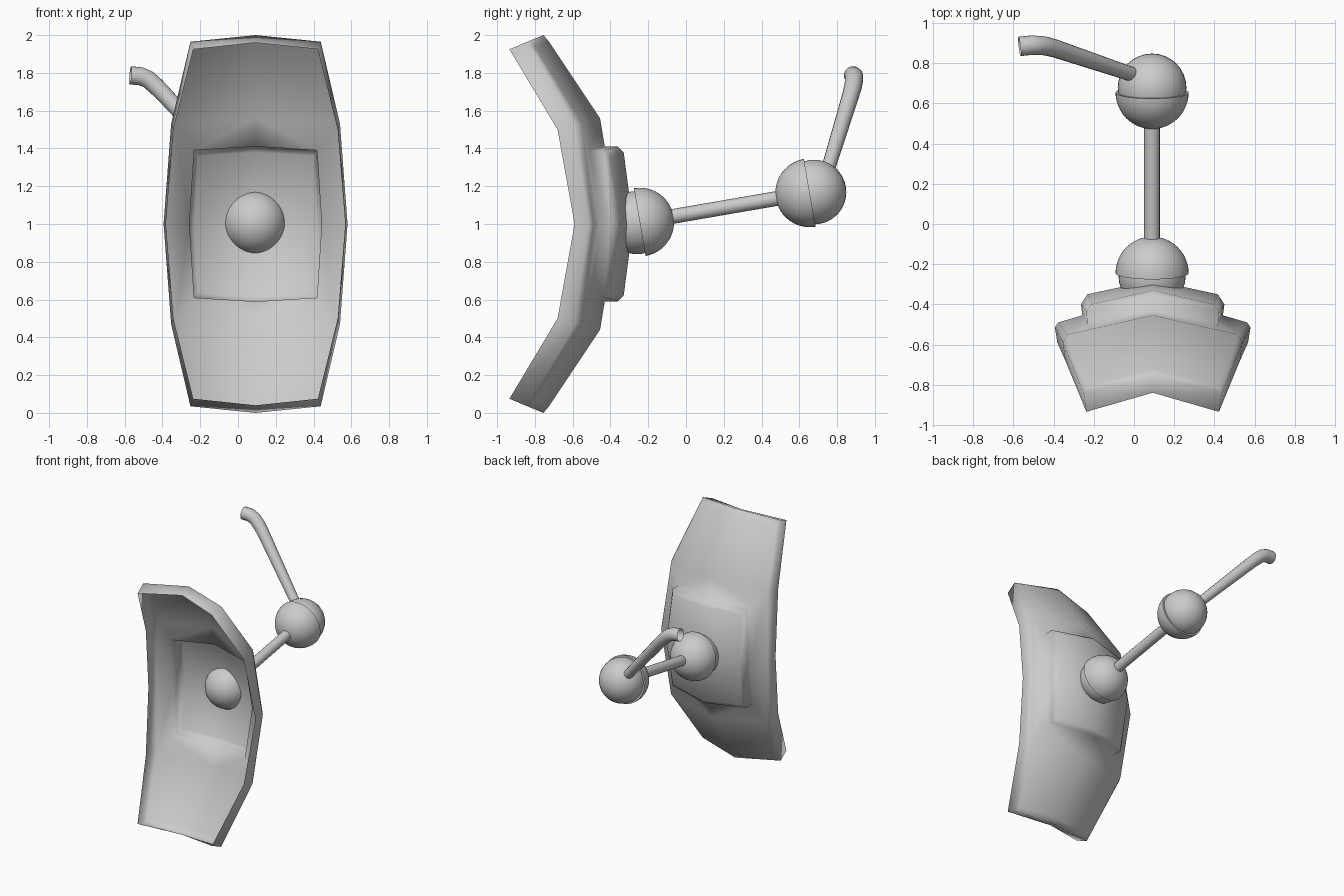
import bpy, bmesh, math
from mathutils import Vector, Matrix

cube = bpy.data.objects.get("Cube")
if cube:
    bpy.data.objects.remove(cube, do_unlink=True)

grey = bpy.data.materials.new("plain_grey")
grey.use_nodes = True
COLOUR = (0.6, 0.6, 0.6, 1)
grey.diffuse_color = COLOUR
grey.node_tree.nodes["Principled BSDF"].inputs["Base Color"].default_value = COLOUR


def add_object(name, bm, location=(0, 0, 0)):
    bmesh.ops.recalc_face_normals(bm, faces=bm.faces)
    for f in bm.faces:
        f.smooth = True
    mesh = bpy.data.meshes.new(name)
    bm.to_mesh(mesh)
    bm.free()
    mesh.materials.append(grey)
    ob = bpy.data.objects.new(name, mesh)
    ob.location = location
    bpy.context.collection.objects.link(ob)
    return ob


# Curved mirror shell: one quarter, open at the front, mirrored in x and z
rim_front = [(0, -.84, .96), (.33, -.935, .925), (.435, -.68, .50), (.475, -.59, 0)]
rim_back = [(0, -.755, 1.0), (.345, -.84, .965), (.447, -.59, .53), (.487, -.515, 0)]
sheet = [(0, -.725, .965), (.32, -.80, .94), (.425, -.55, .525), (.47, -.49, 0)]
ridge = (0, -.455, .56)
# Raised pad: base, wall top and face edge rings
pad_base = [(0, -.43, .41), (.325, -.51, .39), (.35, -.455, 0)]
pad_wall = [(0, -.36, .41), (.33, -.435, .39), (.357, -.40, 0)]
pad_face = [(0, -.33, .38), (.305, -.40, .36), (.325, -.35, 0)]
pad_centre = (0, -.28, 0)

bm = bmesh.new()


def ring(points):
    return [bm.verts.new(p) for p in points]


def bridge(a, b):
    for i in range(len(a) - 1):
        bm.faces.new((a[i], a[i + 1], b[i + 1], b[i]))


front, back, edge = ring(rim_front), ring(rim_back), ring(sheet)
base, wall, face = ring(pad_base), ring(pad_wall), ring(pad_face)
top, mid = ring([ridge, pad_centre])
bridge(front, back)
bridge(back, edge)
bm.faces.new((edge[0], edge[1], edge[2], top))
bridge([top, edge[2], edge[3]], base)
bridge(base, wall)
bridge(wall, face)
bm.faces.new((face[0], face[1], face[2], mid))
shell = add_object("mirror_shell", bm, (.093, 0, 1))
mirror = shell.modifiers.new("mirror", 'MIRROR')
mirror.use_axis = (True, False, True)
mirror.merge_threshold = .002

# Ball joints: an inner ball with a half cup around it
shell_joint = Vector((.09, -.245, 1.01))
elbow_joint = Vector((.09, .655, 1.165))
along = (elbow_joint - shell_joint).normalized()


def ball(name, centre, radius):
    bm = bmesh.new()
    bmesh.ops.create_uvsphere(bm, u_segments=32, v_segments=20, radius=radius)
    return add_object(name, bm, centre)


def cup(name, centre, axis):
    bm = bmesh.new()
    bmesh.ops.create_uvsphere(bm, u_segments=40, v_segments=24, radius=.182)
    bmesh.ops.bisect_plane(bm, geom=bm.verts[:] + bm.edges[:] + bm.faces[:], dist=1e-5,
                           plane_co=(0, 0, 0), plane_no=(0, 0, 1), clear_inner=True)
    rim = [e for e in bm.edges if e.is_boundary]
    bmesh.ops.contextual_create(bm, geom=rim)
    for e in rim:
        e.smooth = False
    turn = axis.to_track_quat('Z', 'Y').to_matrix().to_4x4()
    bmesh.ops.transform(bm, matrix=turn, verts=bm.verts)
    return add_object(name, bm, centre)


ball("shell_ball", shell_joint - along * .015, .167)
cup("shell_ball_cup", shell_joint, along)
ball("elbow_ball", elbow_joint + along * .023, .171)
cup("elbow_ball_cup", elbow_joint, -along)


# Rods as round tubes along a path
def tube(name, path, radii):
    curve = bpy.data.curves.new(name, 'CURVE')
    curve.dimensions = '3D'
    curve.bevel_depth = 1
    curve.bevel_resolution = 6
    spline = curve.splines.new('POLY')
    spline.points.add(len(path) - 1)
    for point, co, r in zip(spline.points, path, radii):
        point.co = (*co, 1)
        point.radius = r
    spline.use_smooth = True
    curve.materials.append(grey)
    ob = bpy.data.objects.new(name, curve)
    bpy.context.collection.objects.link(ob)
    return ob


tube("lower_arm", [shell_joint, elbow_joint], [.039, .039])
tube("upper_arm",
     [(.08, .715, 1.17), (-.39, .873, 1.685), (-.435, .885, 1.73), (-.475, .89, 1.765),
      (-.515, .89, 1.782), (-.57, .884, 1.787)],
     [.034, .045, .047, .048, .049, .049])
